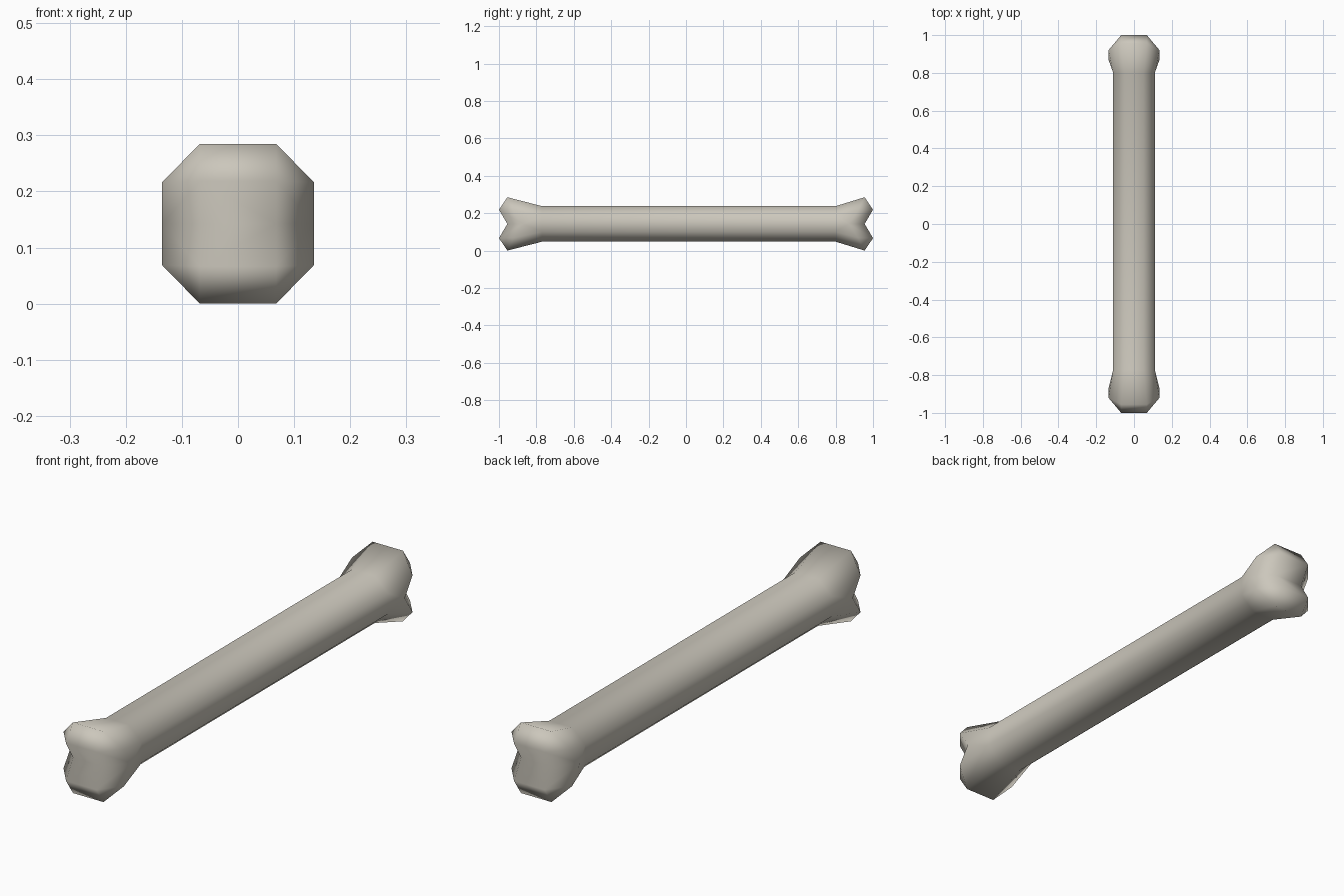
import bpy, bmesh

if "Cube" in bpy.data.objects:
    bpy.data.objects.remove(bpy.data.objects["Cube"])

ZC = 0.1425                       # height of the bone's axis
bm = bmesh.new()
verts = {}

# Points of one quarter of one end: (half x, |y|, half z); neck y differs per end
POINTS = {
    "neck_top": (0.05, None, 0.095),
    "neck_side": (0.11, None, 0.042),
    "crown": (0.068, 0.955, 0.1425),
    "knob_tip": (0.068, 1.0, 0.076),
    "knob_side": (0.135, 0.92, 0.074),
    "notch": (0.068, 0.955, 0.0),
    "notch_side": (0.135, 0.87, 0.0),
}
NECK_Y = {-1: 0.77, 1: 0.80}


def v(name, end, sx, sz):
    x, y, z = POINTS[name]
    if z == 0:
        sz = 0                    # points on the middle plane are shared
    key = (name, end, sx, sz)
    if key not in verts:
        verts[key] = bm.verts.new((x * sx, end * (y or NECK_Y[end]), ZC + z * sz))
    return verts[key]


def across(a, b, end, sz):
    """Quad spanning from the left side to the right side."""
    bm.faces.new([v(a, end, -1, sz), v(a, end, 1, sz), v(b, end, 1, sz), v(b, end, -1, sz)])


# Knobbed ends
for end in (-1, 1):
    for sz in (-1, 1):
        across("neck_top", "crown", end, sz)
        across("crown", "knob_tip", end, sz)
        across("knob_tip", "notch", end, sz)
        for sx in (-1, 1):
            for names in (("neck_top", "neck_side", "knob_side", "crown"),
                          ("crown", "knob_side", "knob_tip"),
                          ("knob_tip", "knob_side", "notch_side", "notch"),
                          ("neck_side", "notch_side", "knob_side")):
                bm.faces.new([v(n, end, sx, sz) for n in names])
    for sx in (-1, 1):
        bm.faces.new([v("neck_side", end, sx, 1), v("neck_side", end, sx, -1),
                      v("notch_side", end, sx, 1)])

# Eight-sided shaft
RING = [("neck_top", -1, 1), ("neck_top", 1, 1), ("neck_side", 1, 1), ("neck_side", 1, -1),
        ("neck_top", 1, -1), ("neck_top", -1, -1), ("neck_side", -1, -1), ("neck_side", -1, 1)]
for i, (na, xa, za) in enumerate(RING):
    nb, xb, zb = RING[(i + 1) % 8]
    bm.faces.new([v(na, -1, xa, za), v(nb, -1, xb, zb), v(nb, 1, xb, zb), v(na, 1, xa, za)])

bmesh.ops.recalc_face_normals(bm, faces=bm.faces[:])
for f in bm.faces:
    f.smooth = True

mesh = bpy.data.meshes.new("bone")
bm.to_mesh(mesh)
bm.free()

# Single bone colour
mat = bpy.data.materials.new("bone_beige")
mat.diffuse_color = (0.60, 0.57, 0.50, 1.0)
mat.use_nodes = True
mat.node_tree.nodes["Principled BSDF"].inputs["Base Color"].default_value = mat.diffuse_color
mesh.materials.append(mat)
bpy.context.collection.objects.link(bpy.data.objects.new("bone", mesh))
